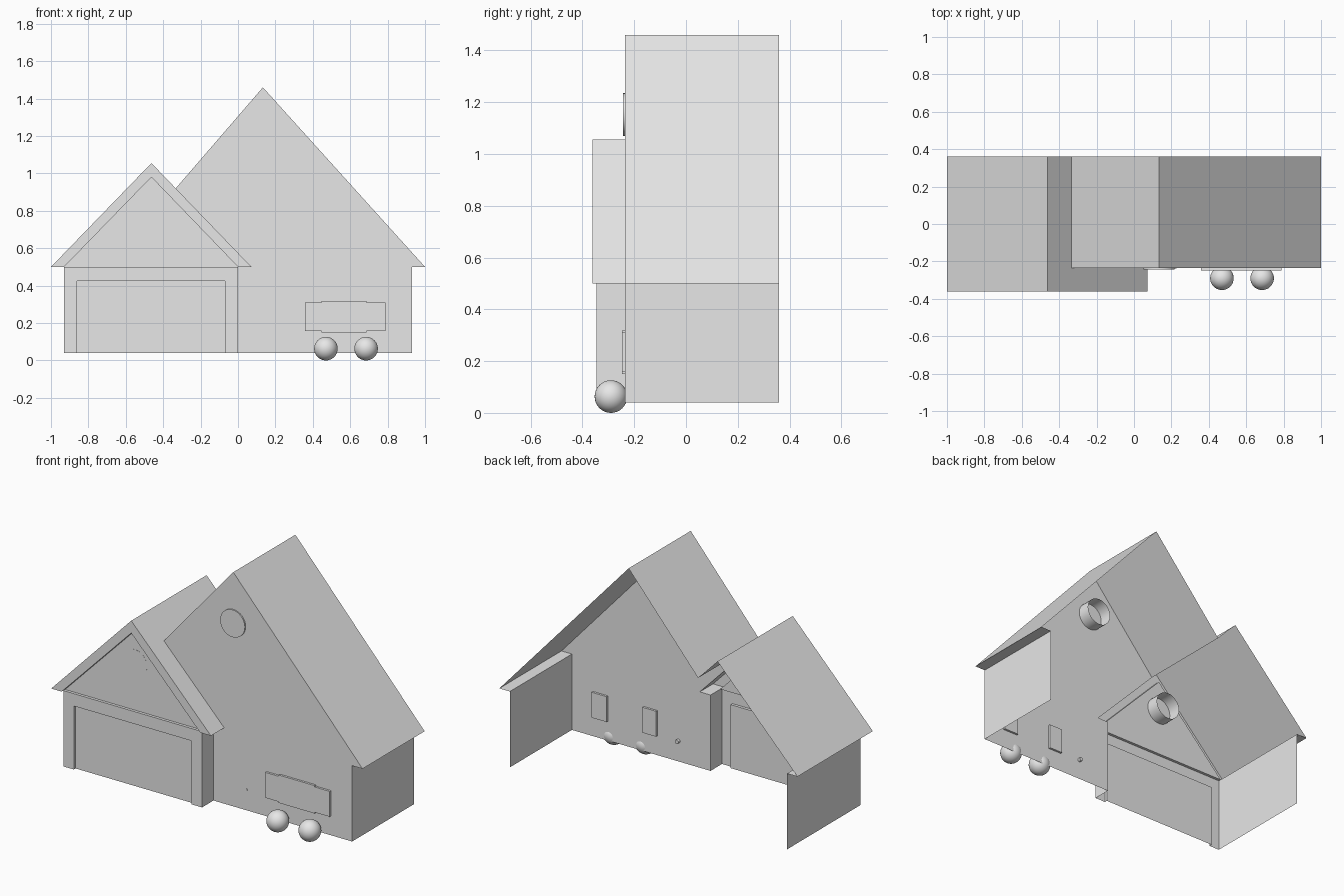
import bpy, bmesh, math
from mathutils import Matrix

cube = bpy.data.objects.get("Cube")
if cube:
    bpy.data.objects.remove(cube, do_unlink=True)

grey = bpy.data.materials.new("plain_grey")
grey.use_nodes = True
COLOUR = (0.8, 0.8, 0.8, 1)
grey.diffuse_color = COLOUR
grey.node_tree.nodes["Principled BSDF"].inputs["Base Color"].default_value = COLOUR


def finish(name, bm, smooth=False):
    mesh = bpy.data.meshes.new(name)
    bm.to_mesh(mesh)
    bm.free()
    mesh.materials.append(grey)
    obj = bpy.data.objects.new(name, mesh)
    bpy.context.collection.objects.link(obj)
    if smooth:
        bpy.ops.object.select_all(action='DESELECT')
        obj.select_set(True)
        bpy.context.view_layer.objects.active = obj
        bpy.ops.object.shade_smooth_by_angle(angle=math.radians(35))
    return obj


def sheet(name, path, y0, y1):
    """Open x-z path swept along y; clockwise paths face outward."""
    bm = bmesh.new()
    front = [bm.verts.new((x, y0, z)) for x, z in path]
    back = [bm.verts.new((x, y1, z)) for x, z in path]
    for i in range(len(path) - 1):
        bm.faces.new((front[i], front[i + 1], back[i + 1], back[i]))
    return finish(name, bm)


def panel(name, outline, y):
    """Flat upright face that looks to the front."""
    bm = bmesh.new()
    face = bm.faces.new([bm.verts.new((x, y, z)) for x, z in outline])
    bm.normal_update()
    if face.normal.y > 0:
        face.normal_flip()
    return finish(name, bm)


def box(name, x0, x1, y0, y1, z0, z1):
    bm = bmesh.new()
    bmesh.ops.create_cube(bm, size=1)
    bm.transform(Matrix.Translation(((x0 + x1) / 2, (y0 + y1) / 2, (z0 + z1) / 2))
                 @ Matrix.Diagonal((x1 - x0, y1 - y0, z1 - z0, 1)))
    return finish(name, bm)


def tube(name, x, z, y0, y1, r, open_back):
    bm = bmesh.new()
    bmesh.ops.create_cone(bm, cap_ends=True, segments=32, radius1=r, radius2=r, depth=y1 - y0)
    bm.transform(Matrix.Translation((x, (y0 + y1) / 2, z)) @ Matrix.Rotation(math.pi / 2, 4, 'X'))
    if open_back:
        bm.normal_update()
        bmesh.ops.delete(bm, geom=[f for f in bm.faces if f.normal.y > 0.9], context='FACES')
    return finish(name, bm, True)


def ball(name, x, y, z, r):
    bm = bmesh.new()
    bmesh.ops.create_uvsphere(bm, u_segments=32, v_segments=16, radius=r)
    bm.transform(Matrix.Translation((x, y, z)))
    return finish(name, bm, True)


# Shared levels and profile corners
BASE, EAVE, BACK = 0.04, 0.5, 0.36
MAIN_Y, RAKE_Y, GARAGE_Y, GABLE_Y = -0.235, -0.362, -0.345, -0.328
main_top, main_eave, main_corner = (0.133, 1.46), (1.0, EAVE), (0.93, EAVE)
valley = (-0.333, 0.92)
gar_top, gar_left, gar_right = (-0.463, 1.055), (-1.0, EAVE), (0.072, EAVE)
in_left, in_top, in_right = (-0.93, EAVE), (-0.463, 0.98), (0.0, EAVE)

# Main house, open at the back
sheet("main_roof", [valley, main_top, main_eave], MAIN_Y, BACK)
sheet("main_soffit", [main_eave, main_corner], MAIN_Y, BACK)
sheet("main_side_wall", [main_corner, (0.93, BASE)], MAIN_Y, BACK)
panel("main_front_wall", [(0.0, BASE), (0.93, BASE), main_corner, main_eave, main_top,
                          valley, gar_right, in_right], MAIN_Y)

# Garage roof, soffits and side walls
sheet("garage_roof", [gar_left, gar_top, valley], RAKE_Y, BACK)
sheet("garage_roof_lower_slope", [valley, gar_right], RAKE_Y, MAIN_Y)
sheet("garage_soffit_right", [in_left, gar_left], RAKE_Y, BACK)
sheet("garage_soffit_left", [gar_right, in_right], RAKE_Y, MAIN_Y)
sheet("garage_wall_right", [(-0.93, BASE), in_left], GARAGE_Y, BACK)
sheet("garage_wall_left", [in_right, (0.0, BASE)], GARAGE_Y, MAIN_Y)

# Garage gable: rake boards, their inner edge, the set-back triangle and its ledge
panel("rake_boards", [gar_left, in_left, in_top, in_right, gar_right, gar_top], RAKE_Y)
sheet("rake_inner_edge", [in_right, in_top, in_left], RAKE_Y, GABLE_Y)
panel("garage_gable", [in_left, in_right, in_top], GABLE_Y)
sheet("gable_ledge", [in_left, in_right], GARAGE_Y, GABLE_Y)

# Garage front with the recessed door
opening = [(-0.07, BASE), (-0.07, 0.425), (-0.86, 0.425), (-0.86, BASE)]
panel("garage_front_wall", [(-0.93, BASE), in_left, in_right, (0.0, BASE)] + opening, GARAGE_Y)
sheet("door_reveal", opening, GARAGE_Y, GABLE_Y)
panel("garage_door", opening, GABLE_Y)

# Round gable vents
tube("main_vent", 0.133, 1.152, -0.243, -0.155, 0.083, True)
tube("garage_vent", -0.463, 0.785, GABLE_Y - 0.0005, -0.245, 0.083, True)

# Window with a shutter on each side
box("window", 0.447, 0.688, -0.248, MAIN_Y, 0.15, 0.319)
for side, x0, x1 in (("right", 0.357, 0.447), ("left", 0.688, 0.789)):
    box("shutter_" + side, x0, x1, -0.248, -0.222, 0.157, 0.311)

# Door knob and round bushes
tube("knob", 0.215, 0.165, -0.237, -0.217, 0.012, False)
for side, x in (("right", 0.47), ("left", 0.685)):
    ball("bush_" + side, x, -0.29, 0.063, 0.063)
